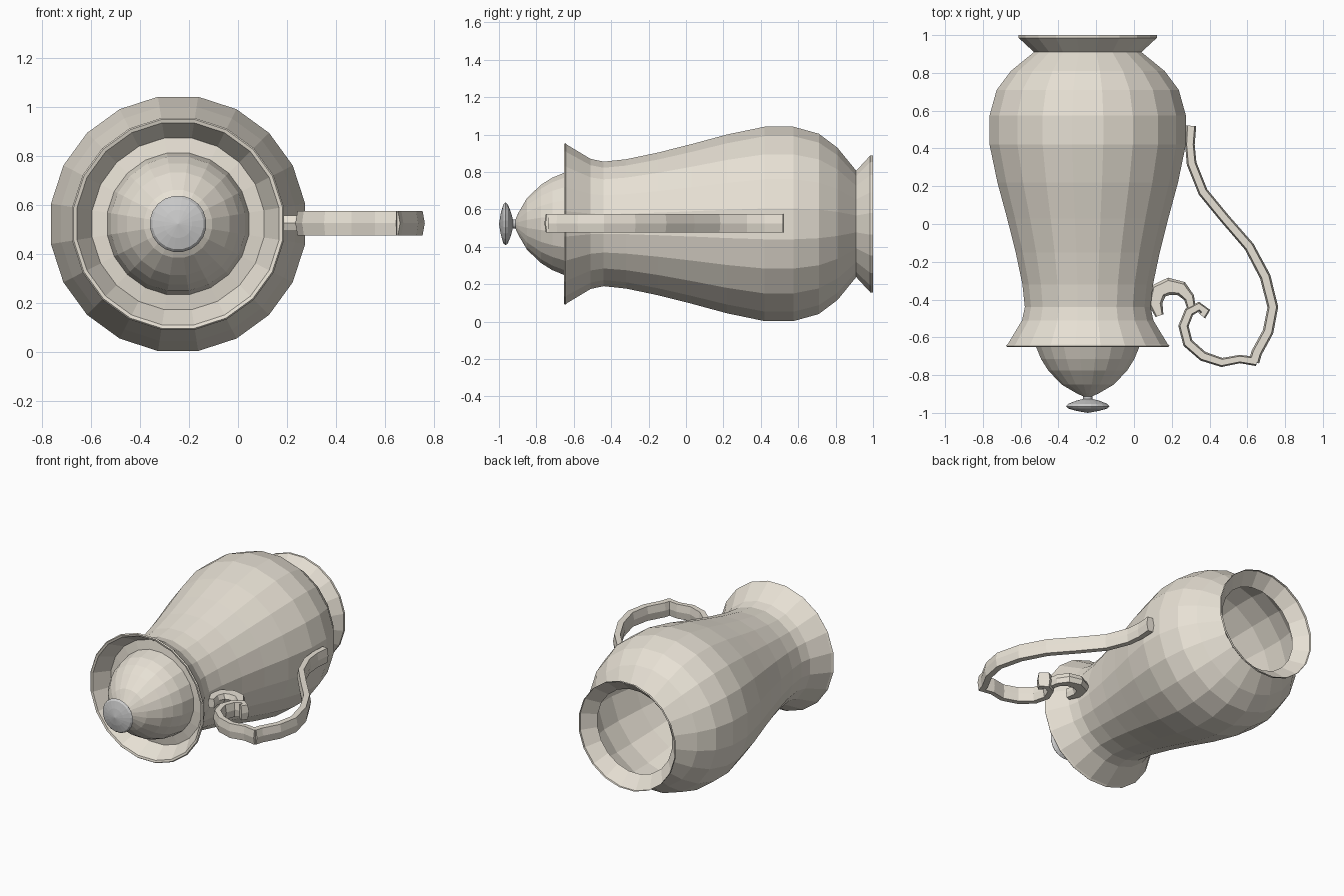
import bpy, bmesh, math
from mathutils import Vector

AX, AZ = -0.245, 0.522      # axis of the lying pitcher (runs along y)
SIDES = 20

cream = bpy.data.materials.new("cream")
cream.diffuse_color = (0.80, 0.75, 0.66, 1)


def finish(bm, name, mat):
    bmesh.ops.recalc_face_normals(bm, faces=bm.faces)
    me = bpy.data.meshes.new(name)
    bm.to_mesh(me)
    bm.free()
    ob = bpy.data.objects.new(name, me)
    bpy.context.collection.objects.link(ob)
    if mat:
        me.materials.append(mat)
    return ob


def lathe(name, profile, mat=None, sides=SIDES):
    """Revolve (y, radius) pairs about the pitcher axis."""
    bm = bmesh.new()
    rings = []
    for y, r in profile:
        ring = []
        for i in range(sides):
            a = 2 * math.pi * (i + 0.5) / sides
            ring.append(bm.verts.new((AX + r * math.cos(a), y, AZ + r * math.sin(a))))
        rings.append(ring)
    for a, b in zip(rings, rings[1:]):
        for i in range(sides):
            j = (i + 1) % sides
            bm.faces.new((a[i], a[j], b[j], b[i]))
    bmesh.ops.remove_doubles(bm, verts=bm.verts, dist=1e-5)
    return finish(bm, name, mat)


def strip(name, path, half_width, mat):
    """Sweep a six-sided section along (x, y, half thickness) points."""
    bm = bmesh.new()
    pts = [Vector(p[:2]) for p in path]
    rings = []
    for i, (x, y, t) in enumerate(path):
        d = (pts[min(i + 1, len(pts) - 1)] - pts[max(i - 1, 0)]).normalized()
        n = Vector((-d.y, d.x))
        section = [(-0.75, 1), (0.75, 1), (1.1, 0), (0.75, -1), (-0.75, -1), (-1.1, 0)]
        rings.append([bm.verts.new((x + n.x * u * t, y + n.y * u * t, AZ + 0.003 + v * half_width))
                      for u, v in section])
    for a, b in zip(rings, rings[1:]):
        for i in range(6):
            j = (i + 1) % 6
            bm.faces.new((a[i], a[j], b[j], b[i]))
    bm.faces.new(rings[0])
    bm.faces.new(rings[-1])
    return finish(bm, name, mat)


# Body: flared foot, belly, neck, flared lip and inner funnel
lathe("body", [
    (1.0, 0.37), (0.985, 0.37), (0.91, 0.288), (0.81, 0.412), (0.71, 0.488),
    (0.575, 0.526), (0.42, 0.526), (0.22, 0.484), (0.03, 0.432), (-0.15, 0.386),
    (-0.32, 0.35), (-0.44, 0.337), (-0.51, 0.352), (-0.635, 0.428), (-0.645, 0.438),
    (-0.652, 0.432), (-0.648, 0.418), (-0.54, 0.355)], cream)

# Domed lid with its flat seat
lathe("lid", [
    (-0.54, 0.357), (-0.55, 0.293), (-0.65, 0.277), (-0.715, 0.25), (-0.775, 0.212),
    (-0.85, 0.14), (-0.895, 0.062), (-0.91, 0.03), (-0.91, 0.0)], cream)

# Lid knob
lathe("lid_knob", [
    (-0.90, 0.04), (-0.912, 0.025), (-0.926, 0.025), (-0.935, 0.06), (-0.952, 0.105),
    (-0.965, 0.116), (-0.977, 0.105), (-0.99, 0.058), (-1.0, 0.0)], None)

# Long handle sweep, from the belly down to the pointed heel
strip("handle", [
    (0.302, 0.52, 0.025), (0.296, 0.42, 0.023), (0.305, 0.32, 0.024), (0.365, 0.17, 0.024),
    (0.48, 0.03, 0.024), (0.61, -0.12, 0.025), (0.695, -0.28, 0.026), (0.735, -0.44, 0.026),
    (0.71, -0.57, 0.026), (0.65, -0.68, 0.026), (0.635, -0.73, 0.026)], 0.05, cream)

# Lower handle scroll curling back up
strip("handle_scroll", [
    (0.65, -0.728, 0.022), (0.56, -0.715, 0.02), (0.465, -0.733, 0.022), (0.365, -0.70, 0.024),
    (0.285, -0.63, 0.025), (0.262, -0.54, 0.025), (0.292, -0.465, 0.024), (0.345, -0.437, 0.023),
    (0.377, -0.462, 0.025), (0.358, -0.485, 0.022)], 0.05, cream)

# Small scroll joining the handle to the neck
strip("neck_scroll", [
    (0.305, -0.45, 0.02), (0.292, -0.39, 0.026), (0.25, -0.342, 0.036), (0.185, -0.33, 0.042),
    (0.13, -0.355, 0.042), (0.112, -0.42, 0.035), (0.135, -0.485, 0.02)], 0.032, cream)
